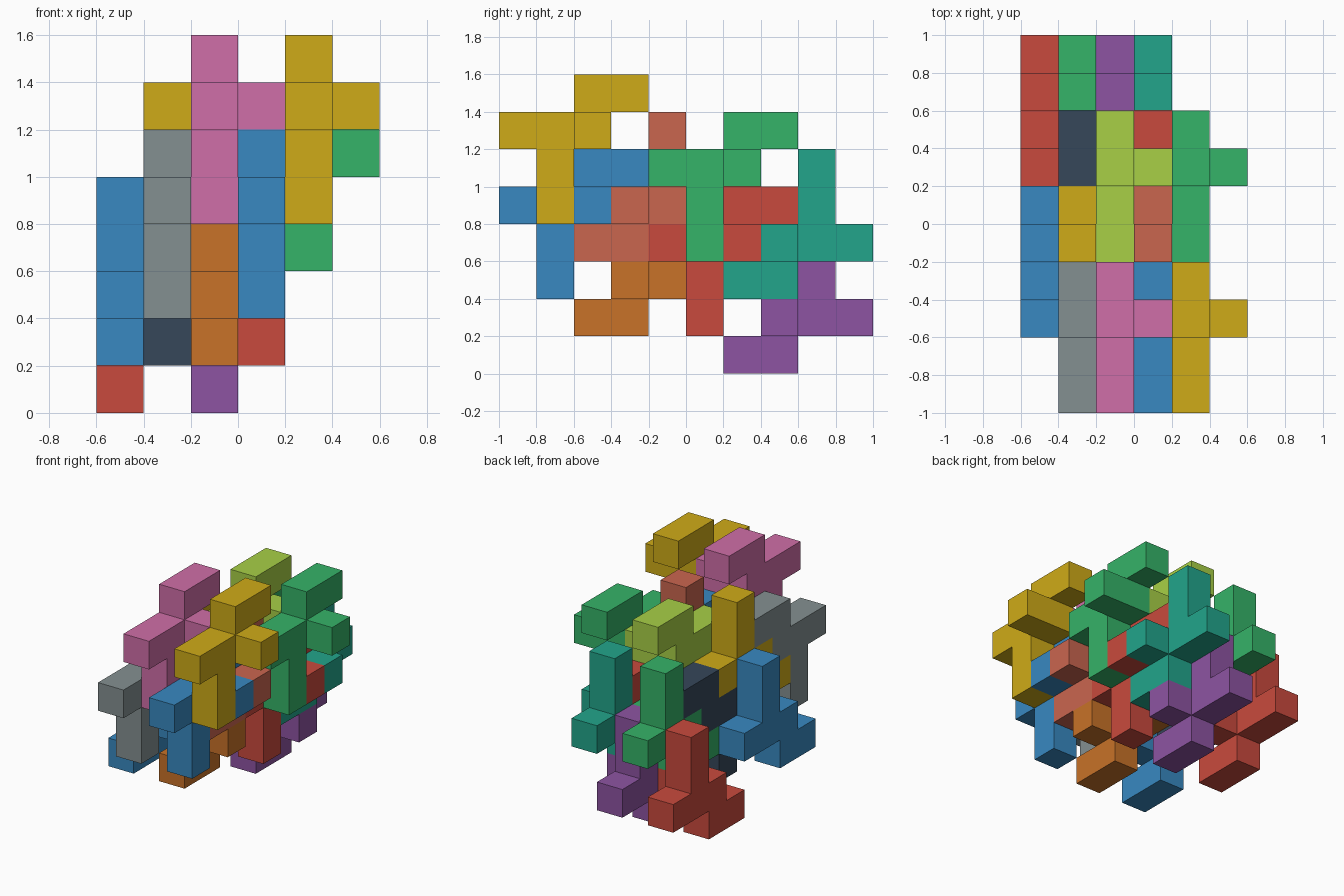
import bpy, bmesh, math
from mathutils import Vector

if "Cube" in bpy.data.objects:
    bpy.data.objects.remove(bpy.data.objects["Cube"])

U = 0.2  # edge of one small cube

# One eight-cube piece, as offsets from its hub cube
CELLS = {(0, 0, 0), (0, 0, 1), (0, 0, 2), (0, 1, 0), (0, -1, 0),
         (0, -1, -1), (0, -2, -1), (1, -1, 0)}

COLORS = {
    "red": "C94A3D", "blue": "3889C1", "green": "35B368", "purple": "8D54A2",
    "teal": "22A58B", "yellow": "CFAB18", "orange": "C87228", "grey": "849091",
    "navy": "36475A", "pink": "D06EA8", "lime": "A8D046", "coral": "CA664F",
}

# (colour, hub x, hub y, hub z) in grid cells
UPRIGHT = [("red", 0, 8, 1), ("purple", 2, 8, 1), ("green", 1, 8, 3), ("teal", 3, 8, 3),
           ("blue", 0, 4, 2), ("orange", 2, 4, 2), ("yellow", 1, 4, 4), ("coral", 3, 4, 4)]
INVERTED = [("grey", 1, 1, 4), ("blue", 3, 1, 4), ("navy", 1, 5, 3), ("red", 3, 5, 3),
            ("pink", 2, 1, 6), ("yellow", 4, 1, 6), ("lime", 2, 5, 5), ("green", 4, 5, 5)]


def linear(c):
    return c / 12.92 if c <= 0.04045 else ((c + 0.055) / 1.055) ** 2.4


def material(name):
    rgb = [linear(int(COLORS[name][i:i + 2], 16) / 255) for i in (0, 2, 4)]
    mat = bpy.data.materials.new(name)
    mat.diffuse_color = (*rgb, 1)
    mat.use_nodes = True
    mat.node_tree.nodes["Principled BSDF"].inputs["Base Color"].default_value = mat.diffuse_color
    return mat


def piece_mesh():
    """Outer skin of the piece: only cube sides with no neighbour."""
    bm = bmesh.new()
    for cell in CELLS:
        for axis in range(3):
            for sign in (-1, 1):
                n = Vector((0, 0, 0))
                n[axis] = sign
                if tuple(int(a + b) for a, b in zip(cell, n)) in CELLS:
                    continue
                a = Vector((0, 0, 0))
                a[(axis + 1) % 3] = 1
                b = n.cross(a)
                mid = Vector(cell) + n / 2
                bm.faces.new([bm.verts.new((mid + (a * s + b * t) / 2) * U)
                              for s, t in ((-1, -1), (1, -1), (1, 1), (-1, 1))])
    bmesh.ops.remove_doubles(bm, verts=bm.verts, dist=0.001)
    bmesh.ops.dissolve_limit(bm, angle_limit=0.01, verts=bm.verts, edges=bm.edges)
    mesh = bpy.data.meshes.new("piece")
    bm.to_mesh(mesh)
    bm.free()
    return mesh


base = piece_mesh()
mats = {name: material(name) for name in COLORS}

# Interlocking pieces: upright ones at the back of each pair, inverted ones in front
for kind, pieces, angle in (("upright", UPRIGHT, 0), ("inverted", INVERTED, math.pi)):
    for color, x, y, z in pieces:
        mesh = base.copy()
        mesh.materials.append(mats[color])
        obj = bpy.data.objects.new(f"{color}_{kind}_piece", mesh)
        obj.location = ((x - 2.5) * U, (y - 4.5) * U, (z + 0.5) * U)
        obj.rotation_euler.x = angle
        bpy.context.collection.objects.link(obj)

bpy.data.meshes.remove(base)
